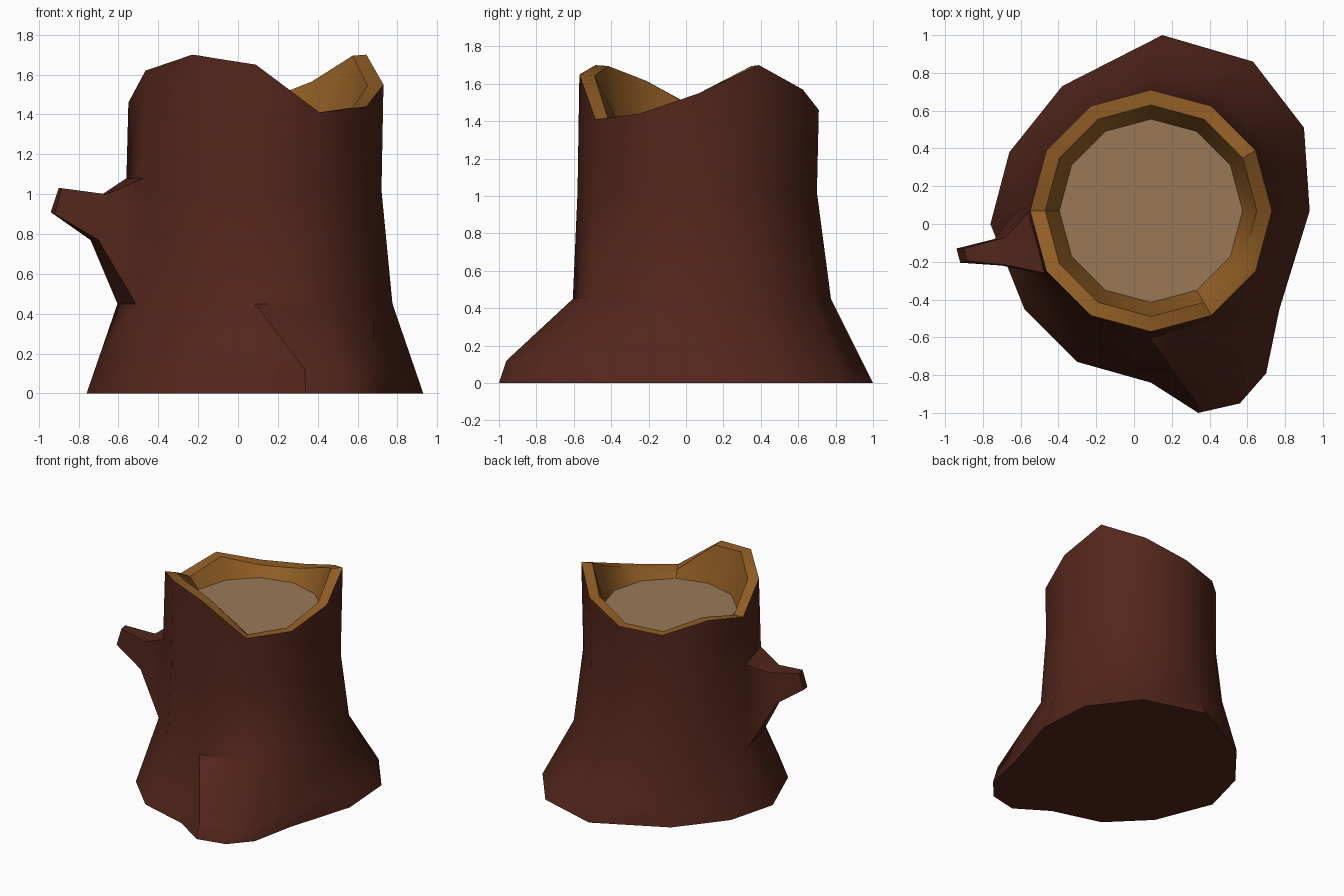
import bpy, bmesh
from math import cos, sin, radians

if "Cube" in bpy.data.objects:
    bpy.data.objects.remove(bpy.data.objects["Cube"])


def material(name, rgb):
    m = bpy.data.materials.new(name)
    m.diffuse_color = (*rgb, 1)
    m.use_nodes = True
    m.node_tree.nodes["Principled BSDF"].inputs["Base Color"].default_value = m.diffuse_color
    return m


def circle_point(angle, r, z, cx=0.09, cy=0.07):
    a = radians(angle)
    return (cx + r * cos(a), cy + r * sin(a), z)


def bridge(bm, low, high, skip=()):
    n = len(low)
    for i in range(n):
        if i not in skip:
            j = (i + 1) % n
            bm.faces.new((low[i], low[j], high[j], high[i]))


def finish(bm, name, mat, angle):
    bmesh.ops.remove_doubles(bm, verts=bm.verts, dist=0.0005)
    bmesh.ops.dissolve_degenerate(bm, edges=bm.edges, dist=0.0005)
    me = bpy.data.meshes.new(name)
    bm.to_mesh(me)
    bm.free()
    ob = bpy.data.objects.new(name, me)
    bpy.context.collection.objects.link(ob)
    me.materials.append(mat)
    bpy.ops.object.select_all(action='DESELECT')
    ob.select_set(True)
    bpy.context.view_layer.objects.active = ob
    bpy.ops.object.shade_smooth_by_angle(angle=radians(angle))
    return ob


bark = material("bark", (0.085, 0.019, 0.011))
edge_wood = material("edge_wood", (0.28, 0.11, 0.018))
core_wood = material("core_wood", (0.32, 0.19, 0.095))

# Broken rim heights, one per 30 degrees starting at +x
rim_z = [1.55, 1.70, 1.57, 1.46, 1.44, 1.53, 1.46, 1.62, 1.70, 1.65, 1.41, 1.44]

# Trunk columns: the extra angles fan out into the front root
columns = [0, 30, 60, 90, 120, 150, 180, 210, 240, 270, 270, 300, 300, 330]
ground = [(.93, .07), (.90, .51), (.63, .86), (.15, 1.0), (-.38, .73), (-.66, .38),
          (-.76, 0), (-.58, -.45), (-.30, -.73), (.09, -.84), (.34, -1.0),
          (.56, -.95), (.70, -.79), (.77, -.45)]
root_top = {10: (.335, -.96), 11: (.54, -.91), 12: (.68, -.76)}

bm = bmesh.new()
base = [bm.verts.new((x, y, 0)) for x, y in ground]
waist_pts = [circle_point(a, 0.69, 0.45, 0.085, 0.085) for a in columns]
ankle = []
for i, (x, y) in enumerate(ground):
    w = waist_pts[i]
    p = root_top.get(i, (x + (w[0] - x) * .267, y + (w[1] - y) * .267))
    ankle.append(bm.verts.new((*p, 0.12)))
waist = [bm.verts.new(p) for p in waist_pts]
chest = [bm.verts.new(circle_point(a, 0.64, 1.08 if a in (180, 210) else 1.02, 0.08, 0.06))
         for a in columns]
top = [bm.verts.new(circle_point(a, 0.64, rim_z[a // 30])) for a in columns]
bm.faces.new(base[::-1])
bridge(bm, base, ankle)
bridge(bm, ankle, waist)
bridge(bm, waist, chest, skip=(6,))
bridge(bm, chest, top)

# Broken side branch growing out of the skipped face
loop = [waist[6], waist[7], chest[7], chest[6]]
for section in ([(-.74, -.08, .77), (-.70, -.22, .77), (-.66, -.22, 1.0), (-.68, -.07, 1.0)],
                [(-.94, -.13, .91), (-.92, -.205, .90), (-.885, -.195, 1.03), (-.90, -.13, 1.03)]):
    nxt = [bm.verts.new(p) for p in section]
    bridge(bm, loop, nxt)
    loop = nxt
bm.faces.new(loop)
finish(bm, "bark_trunk", bark, 40)

# Broken rim and the inner wall sloping down to the core
bm = bmesh.new()
floor_z = 1.37
outer = [bm.verts.new(circle_point(i * 30, 0.64, z)) for i, z in enumerate(rim_z)]
inner = [bm.verts.new(circle_point(i * 30, 0.56, z - .005)) for i, z in enumerate(rim_z)]
foot = [bm.verts.new(circle_point(i * 30, 0.485, floor_z)) for i in range(12)]
bridge(bm, outer, inner)
bridge(bm, inner, foot)
finish(bm, "broken_rim", edge_wood, 35)

# Flat core of the stump
bm = bmesh.new()
bm.faces.new([bm.verts.new(circle_point(i * 30, 0.485, floor_z)) for i in range(12)])
finish(bm, "core_wood_face", core_wood, 30)
